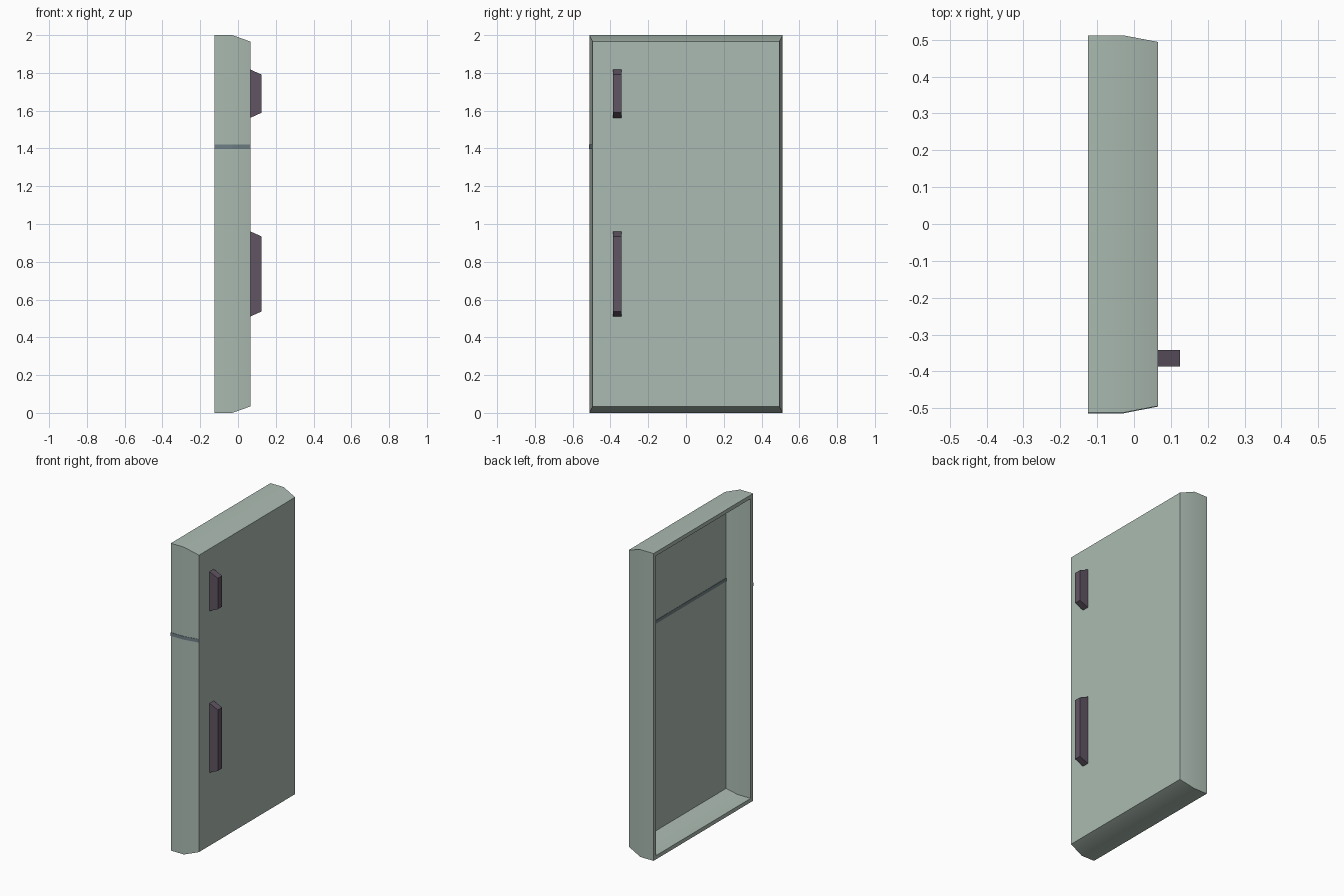
import bpy, bmesh, math

if "Cube" in bpy.data.objects:
    bpy.data.objects.remove(bpy.data.objects["Cube"])


def material(name, rgb):
    m = bpy.data.materials.new(name)
    m.diffuse_color = (*rgb, 1)
    m.use_nodes = True
    m.node_tree.nodes["Principled BSDF"].inputs["Base Color"].default_value = m.diffuse_color
    return m


GREEN = material("pale green", (0.41, 0.50, 0.445))
PLUM = material("dark plum", (0.117, 0.089, 0.122))
SLATE = material("slate grey", (0.162, 0.216, 0.238))


def finish(bm, name, mat):
    bmesh.ops.recalc_face_normals(bm, faces=bm.faces)
    mesh = bpy.data.meshes.new(name)
    bm.to_mesh(mesh)
    bm.free()
    mesh.materials.append(mat)
    ob = bpy.data.objects.new(name, mesh)
    bpy.context.collection.objects.link(ob)
    return ob


def prism(name, points, offset, mat):
    """Extrude a flat outline along an offset."""
    bm = bmesh.new()
    face = bm.faces.new([bm.verts.new(p) for p in points])
    ext = bmesh.ops.extrude_face_region(bm, geom=[face], use_keep_orig=True)
    verts = [g for g in ext["geom"] if isinstance(g, bmesh.types.BMVert)]
    bmesh.ops.translate(bm, vec=offset, verts=verts)
    return finish(bm, name, mat)


# Hollow door: rings of (x, side inset, top and bottom inset), outside then inside
RINGS = [(0.065, 0.018, 0.034), (-0.03, 0, 0), (-0.125, 0, 0),
         (-0.125, 0.025, 0.025), (-0.03, 0.025, 0.025), (0.043, 0.038, 0.050)]
bm = bmesh.new()
loops = []
for x, iy, iz in RINGS:
    y = 0.512 - iy
    loops.append([bm.verts.new((x, a, b)) for a, b in
                  ((-y, iz), (y, iz), (y, 2 - iz), (-y, 2 - iz))])
for a, b in zip(loops, loops[1:]):
    for i in range(4):
        j = (i + 1) % 4
        bm.faces.new((a[i], a[j], b[j], b[i]))
bm.faces.new(loops[0])
bm.faces.new(loops[-1])
door = finish(bm, "door_shell", GREEN)
bpy.context.view_layer.objects.active = door
door.select_set(True)
bpy.ops.object.shade_smooth_by_angle(angle=math.radians(30))

# Seam strip: proud on one side edge, then running inside the front panel
outline = [(-0.125, -0.514), (-0.03, -0.514), (0.0645, -0.4955), (0.0645, 0.45),
           (0.041, 0.45), (0.041, -0.472), (0.046, -0.488), (-0.03, -0.505),
           (-0.125, -0.505)]
prism("seam_strip", [(x, y, 1.398) for x, y in outline], (0, 0, 0.022), SLATE)

# Two tapered handles
for name, lo, hi in (("upper_handle", 1.56, 1.82), ("lower_handle", 0.508, 0.963)):
    prof = [(0.06, lo), (0.125, lo + 0.029), (0.125, hi - 0.029), (0.06, hi)]
    prism(name, [(x, -0.386, z) for x, z in prof], (0, 0.044, 0), PLUM)
